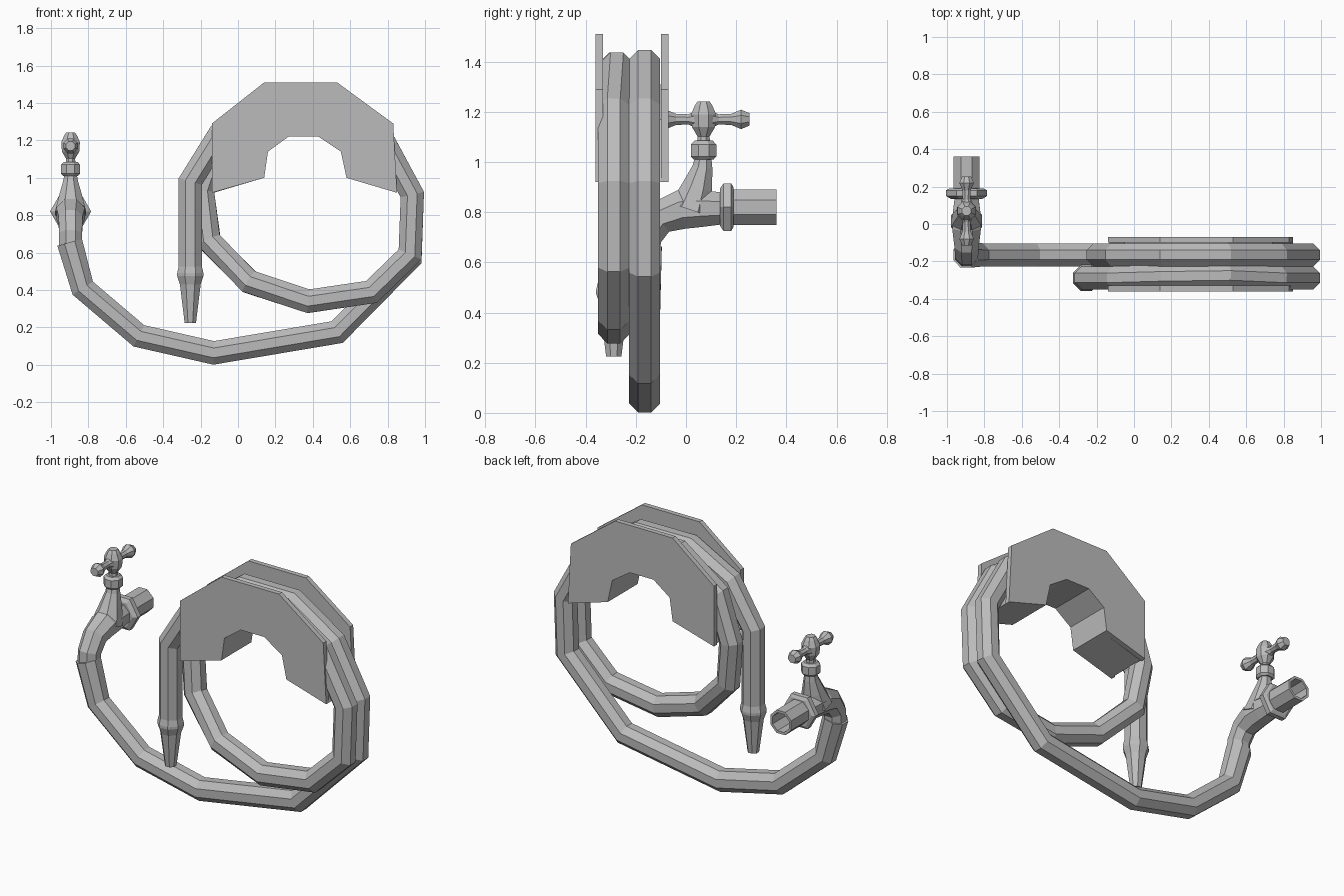
import bpy, bmesh, math
from mathutils import Vector

if "Cube" in bpy.data.objects:
    bpy.data.objects.remove(bpy.data.objects["Cube"], do_unlink=True)

grey = bpy.data.materials.new("plain_grey")
grey.use_nodes = True
GREY = (0.5, 0.5, 0.5, 1)
grey.diffuse_color = GREY
grey.node_tree.nodes["Principled BSDF"].inputs["Base Color"].default_value = GREY


def finish(name, bm):
    bmesh.ops.recalc_face_normals(bm, faces=bm.faces)
    mesh = bpy.data.meshes.new(name)
    bm.to_mesh(mesh)
    bm.free()
    mesh.materials.append(grey)
    obj = bpy.data.objects.new(name, mesh)
    bpy.context.collection.objects.link(obj)
    return obj


def loft(name, points, radii, ref, sides=8, axis=None):
    """Faceted tube through points; rings are mitred at bends."""
    pts = [Vector(p) for p in points]
    bm = bmesh.new()
    rings = []
    for i, p in enumerate(pts):
        if axis:
            t, miter = Vector(axis), 1
        else:
            a = (p - pts[i - 1]).normalized() if i else (pts[1] - p).normalized()
            b = (pts[i + 1] - p).normalized() if i < len(pts) - 1 else a
            t = (a + b).normalized()
            miter = 1 / max(t.dot(a), 0.7)
        u = Vector(ref)
        u = (u - t * u.dot(t)).normalized()
        v = t.cross(u)
        ring = []
        for k in range(sides):
            ang = 2 * math.pi * (k + 0.5) / sides
            ring.append(bm.verts.new(p + radii[i] * (u * math.cos(ang) + v * miter * math.sin(ang))))
        rings.append(ring)
    for r0, r1 in zip(rings, rings[1:]):
        for k in range(sides):
            n = (k + 1) % sides
            bm.faces.new((r0[k], r0[n], r1[n], r1[k]))
    bm.faces.new(rings[0])
    bm.faces.new(rings[-1])
    return finish(name, bm)


def turned(name, origin, axis, profile, ref, sides=8):
    """Straight turned part: profile holds (distance, radius) pairs."""
    o, ax = Vector(origin), Vector(axis)
    return loft(name, [o + ax * d for d, r in profile], [r for d, r in profile], ref, sides, axis)


def prism(name, outline, y0, y1):
    """Outline in x and z, extruded along y."""
    bm = bmesh.new()
    front = [bm.verts.new((x, y0, z)) for x, z in outline]
    back = [bm.verts.new((x, y1, z)) for x, z in outline]
    bm.faces.new(front)
    bm.faces.new(back)
    for k in range(len(outline)):
        n = (k + 1) % len(outline)
        bm.faces.new((front[k], front[n], back[n], back[k]))
    return finish(name, bm)


# Hose holder: two arched plates with a narrower drum between them
inner = [(0.58, 1.0), (0.55, 1.14), (0.43, 1.22), (0.27, 1.22), (0.16, 1.14), (0.14, 1.0)]
rim = [(-0.14, 0.92), (-0.14, 1.29), (0.14, 1.51), (0.53, 1.51), (0.83, 1.29), (0.85, 0.92)]
core = [(-0.13, 0.92), (-0.05, 1.17), (0.17, 1.31), (0.5, 1.31), (0.74, 1.17), (0.85, 0.92)]
prism("holder_front_plate", rim + inner, -0.36, -0.33)
prism("holder_back_plate", rim + inner, -0.10, -0.07)
prism("holder_drum", core + inner, -0.33, -0.10)

# Hose: from the tap, once around at the back, then around at the front
BACK, FRONT = -0.165, -0.288
hose = [(-0.9, BACK, 0.655), (-0.83, BACK, 0.41), (-0.53, BACK, 0.155),
        (-0.13, BACK, 0.064), (0.53, BACK, 0.175), (0.92, BACK, 0.57),
        (0.932, BACK, 0.91), (0.77, BACK, 1.21), (0.5, BACK, 1.385),
        (0.16, BACK, 1.385), (-0.1, BACK, 1.2), (-0.19, BACK, 0.93),
        (-0.155, -0.19, 0.663), (0.06, -0.26, 0.444), (0.377, FRONT, 0.34),
        (0.714, FRONT, 0.39), (0.92, FRONT, 0.59), (0.932, FRONT, 0.91),
        (0.77, FRONT, 1.21), (0.5, -0.275, 1.375), (0.16, -0.28, 1.375),
        (-0.1, FRONT, 1.23), (-0.255, FRONT, 0.98), (-0.255, FRONT, 0.48)]
loft("hose", hose, [0.074] + [0.067] * (len(hose) - 1), (0, 1, 0))

# Spray nozzle
turned("nozzle", (-0.255, FRONT, 0.53), (0, 0, -1),
       [(0, 0.066), (0.04, 0.076), (0.055, 0.076), (0.10, 0.06), (0.305, 0.033)], (0, 1, 0))

# Tap body: curved spout and the slanted shoulder that carries the stem
TX = -0.895
X = (1, 0, 0)
spout = [(TX, -0.165, 0.62), (TX, -0.16, 0.7), (TX, -0.11, 0.775),
         (TX, -0.02, 0.81), (TX, 0.06, 0.815), (TX, 0.15, 0.815)]
loft("tap_spout", spout, [0.066, 0.066, 0.07, 0.083, 0.08, 0.068], X)
loft("tap_shoulder", [(TX, 0.015, 0.81), (TX, 0.045, 0.9), (TX, 0.066, 0.98), (TX, 0.07, 1.03)],
     [0.09, 0.066, 0.043, 0.033], X)

# Wall pipe with an open end, and its six-sided flange
turned("wall_pipe", (TX, 0.18, 0.82), (0, 1, 0),
       [(0, 0.076), (0.18, 0.076), (0.18, 0.06), (0.03, 0.06)], X)
turned("pipe_flange", (TX, 0.135, 0.82), (0, 1, 0),
       [(0, 0.085), (0.015, 0.11), (0.045, 0.11), (0.055, 0.09)], (0, 0, 1), 6)

# Stem nut, neck and hub
turned("stem_nut", (TX, 0.07, 1.01), (0, 0, 1),
       [(0, 0.043), (0.012, 0.055), (0.06, 0.055), (0.075, 0.04)], X)
turned("handle_hub", (TX, 0.07, 1.08), (0, 0, 1),
       [(0, 0.028), (0.022, 0.026), (0.06, 0.05), (0.11, 0.054), (0.145, 0.038), (0.162, 0.026)], X)

# Two flared handle arms
for name, side in (("handle_back_arm", 1), ("handle_front_arm", -1)):
    turned(name, (TX, 0.07, 1.17), (0, side, 0),
           [(0.03, 0.038), (0.06, 0.022), (0.11, 0.024), (0.15, 0.042), (0.184, 0.026)], X)
